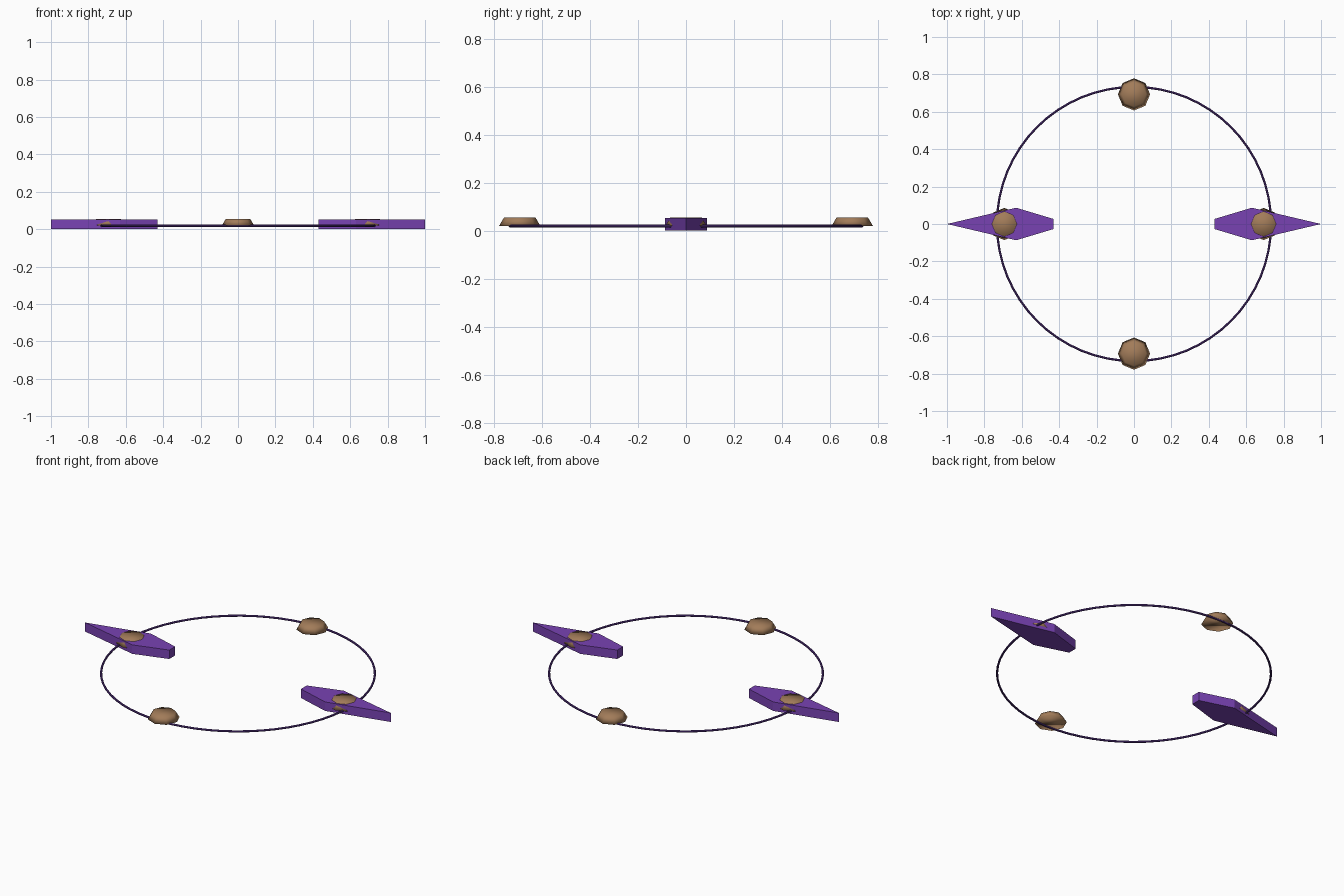
import bpy, bmesh
from math import pi, cos, sin

if "Cube" in bpy.data.objects:
    bpy.data.objects.remove(bpy.data.objects["Cube"])


def material(name, color):
    m = bpy.data.materials.new(name)
    m.diffuse_color = color
    m.use_nodes = True
    m.node_tree.nodes["Principled BSDF"].inputs["Base Color"].default_value = m.diffuse_color
    return m


PURPLE = material("purple", (0.19, 0.055, 0.45, 1))
DARK = material("dark_purple", (0.10, 0.035, 0.25, 1))
BROWN = material("brown", (0.36, 0.20, 0.10, 1))


def make_object(name, bm, mat):
    bmesh.ops.recalc_face_normals(bm, faces=bm.faces)
    mesh = bpy.data.meshes.new(name)
    bm.to_mesh(mesh)
    bm.free()
    mesh.materials.append(mat)
    obj = bpy.data.objects.new(name, mesh)
    bpy.context.collection.objects.link(obj)
    return obj


# Thin band
bpy.ops.mesh.primitive_torus_add(major_radius=0.733, minor_radius=0.006,
                                 major_segments=64, minor_segments=8,
                                 location=(0, 0, 0.019))
ring = bpy.context.object
ring.name = "ring_band"
ring.data.materials.append(DARK)
bpy.ops.object.shade_smooth_by_angle()

# Pointed blades on either side
half = [(1.0, 0), (0.63, 0.087), (0.43, 0.027)]
outline = half + [(x, -y) for x, y in reversed(half[1:])]
for side, label in ((1, "right"), (-1, "left")):
    bm = bmesh.new()
    face = bm.faces.new([bm.verts.new((side * x, side * y, 0)) for x, y in outline])
    ext = bmesh.ops.extrude_face_region(bm, geom=[face])
    verts = [v for v in ext["geom"] if isinstance(v, bmesh.types.BMVert)]
    bmesh.ops.translate(bm, vec=(0, 0, 0.053), verts=verts)
    make_object(label + "_blade", bm, PURPLE)

# Eight-sided studs, one per quarter of the band
for i, label in enumerate(("right", "back", "left", "front")):
    a = i * pi / 2
    bm = bmesh.new()
    bmesh.ops.create_cone(bm, cap_ends=True, segments=8,
                          radius1=0.086, radius2=0.065, depth=0.036)
    bmesh.ops.translate(bm, vec=(0.693 * cos(a), 0.693 * sin(a), 0.038), verts=bm.verts)
    for f in bm.faces:
        f.smooth = True
    make_object(label + "_stud", bm, BROWN)
